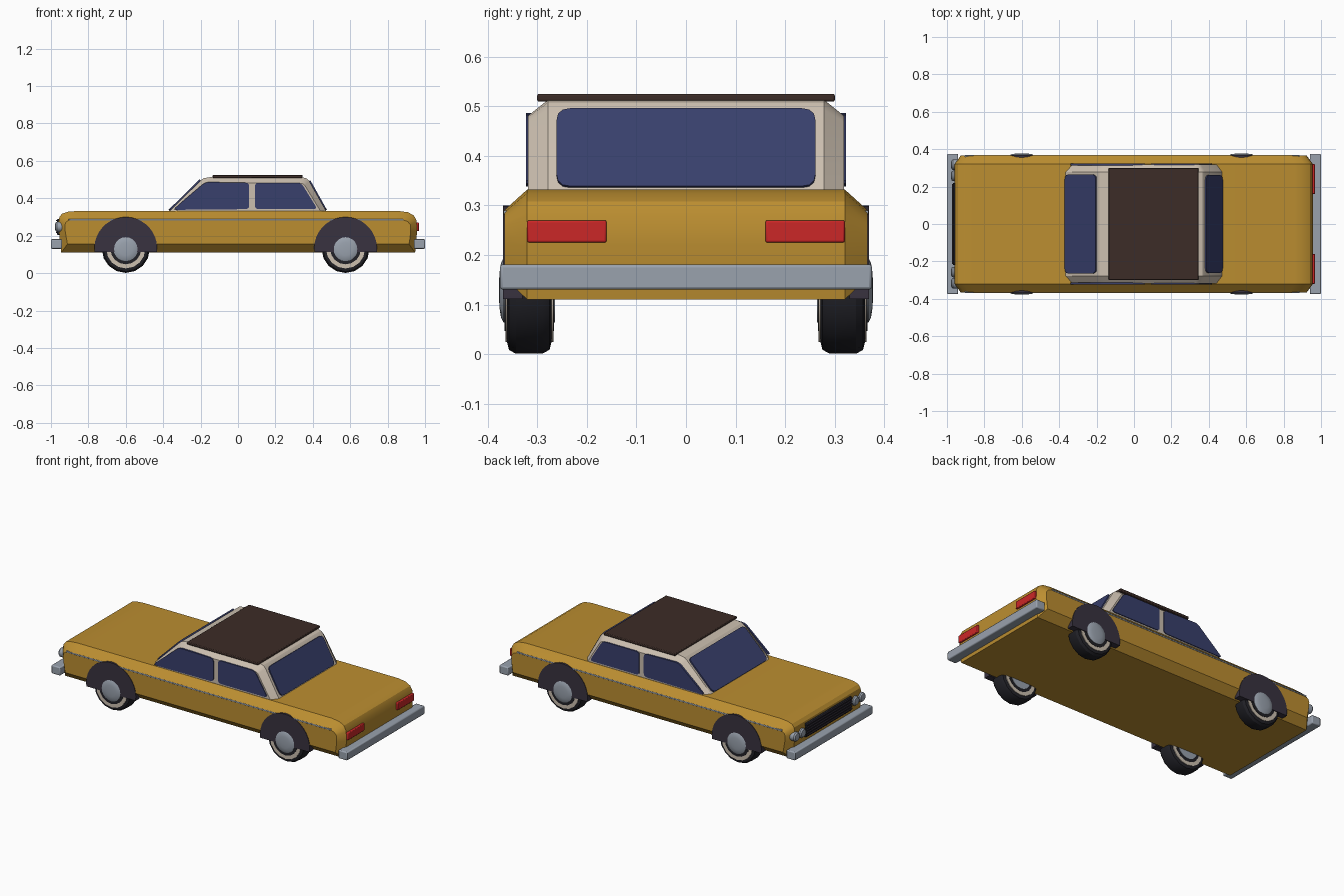
import bpy, bmesh, math
from mathutils import Vector

if "Cube" in bpy.data.objects:
    bpy.data.objects.remove(bpy.data.objects["Cube"])


def mat(name, r, g, b):
    m = bpy.data.materials.new(name)
    m.diffuse_color = (r, g, b, 1)
    m.use_nodes = True
    m.node_tree.nodes["Principled BSDF"].inputs["Base Color"].default_value = m.diffuse_color
    return m


PAINT = mat("ochre paint", 0.50, 0.27, 0.03)
CREAM = mat("cream", 0.60, 0.52, 0.43)
VINYL = mat("brown vinyl", 0.045, 0.025, 0.02)
GLASS = mat("blue glass", 0.04, 0.05, 0.15)
RED = mat("red lens", 0.60, 0.02, 0.02)
DARK = mat("dark arch", 0.04, 0.032, 0.05)
RUBBER = mat("rubber", 0.015, 0.015, 0.02)
CHROME = mat("chrome", 0.32, 0.36, 0.42)


def loft(name, rings, material, bevel=0):
    """Join equal-length point rings into a capped solid."""
    bm = bmesh.new()
    vs = [[bm.verts.new(p) for p in ring] for ring in rings]
    n = len(vs[0])
    for a, b in zip(vs, vs[1:]):
        for i in range(n):
            bm.faces.new((a[i], a[(i + 1) % n], b[(i + 1) % n], b[i]))
    bm.faces.new(vs[0])
    bm.faces.new(vs[-1])
    bmesh.ops.recalc_face_normals(bm, faces=bm.faces)
    me = bpy.data.meshes.new(name)
    bm.to_mesh(me)
    bm.free()
    me.materials.append(material)
    ob = bpy.data.objects.new(name, me)
    bpy.context.collection.objects.link(ob)
    bpy.ops.object.select_all(action='DESELECT')
    ob.select_set(True)
    bpy.context.view_layer.objects.active = ob
    bpy.ops.object.shade_smooth_by_angle(angle=math.radians(28))
    if bevel:
        m = ob.modifiers.new("bevel", 'BEVEL')
        m.width, m.segments = bevel, 2
    return ob


def box(name, x0, x1, y0, y1, z0, z1, material, bevel=0.004):
    ring = [(y0, z0), (y1, z0), (y1, z1), (y0, z1)]
    return loft(name, [[(x, y, z) for y, z in ring] for x in (x0, x1)], material, bevel)


def rounded(pts, r):
    """Round the corners of a 2D polygon."""
    out = []
    for i, p in enumerate(pts):
        p = Vector(p)
        a, b = Vector(pts[i - 1]), Vector(pts[(i + 1) % len(pts)])
        a = p + (a - p).normalized() * r
        b = p + (b - p).normalized() * r
        for t in (0, 0.33, 0.67, 1):
            out.append(a * (1 - t) ** 2 + p * 2 * t * (1 - t) + b * t * t)
    return out


def side_ring(pts, y):
    return [(p[0], y, p[1]) for p in pts]


def lathe(name, x, z, side, profile, material, seg=16):
    """Stack circles of (radius, y) about a sideways axle."""
    return loft(name, [[(x + r * math.cos(2 * math.pi * i / seg), side * y,
                         z + r * math.sin(2 * math.pi * i / seg)) for i in range(seg)]
                       for r, y in profile], material)


# body: side profile, drawn in towards both flanks
body = [(-0.945, 0.11), (-0.95, 0.155), (-0.957, 0.22), (-0.96, 0.27), (-0.955, 0.3),
        (-0.94, 0.318), (-0.91, 0.328), (-0.86, 0.332), (0.86, 0.332), (0.91, 0.325),
        (0.94, 0.308), (0.955, 0.28), (0.957, 0.22), (0.952, 0.155), (0.947, 0.11)]
flank = [(x * 0.965, 0.155 + (z - 0.11) * 0.61) for x, z in body]
loft("body", [side_ring(flank, -0.366), side_ring(body, -0.32),
              side_ring(body, 0.32), side_ring(flank, 0.366)], PAINT)

# cabin with chamfered sides
cabin = [(-0.372, 0.325), (-0.2, 0.495), (-0.185, 0.507), (-0.15, 0.513),
         (0.34, 0.513), (0.365, 0.507), (0.38, 0.493), (0.475, 0.325)]
flank = [(-0.335, 0.325), (-0.185, 0.469), (-0.172, 0.477), (-0.15, 0.481),
         (0.325, 0.481), (0.345, 0.478), (0.358, 0.468), (0.445, 0.325)]
loft("cabin", [side_ring(flank, -0.318), side_ring(cabin, -0.278),
               side_ring(cabin, 0.278), side_ring(flank, 0.318)], CREAM)
box("roof_cover", -0.135, 0.345, -0.3, 0.3, 0.509, 0.525, VINYL)


# front and rear glass lie on the sloping cabin ends
def screen(name, low, high, half):
    low, high = Vector((low[0], 0, low[1])), Vector((high[0], 0, high[1]))
    up = high - low
    n = up.cross(Vector((0, 1, 0))).normalized() * 0.008
    if n.z < 0:
        n = -n
    length = up.length
    pts = rounded([(-half, 0), (half, 0), (half, length), (-half, length)], 0.028)
    ring = [low + up.normalized() * p[1] + Vector((0, p[0], 0)) for p in pts]
    loft(name, [[p - n for p in ring], [p + n for p in ring]], GLASS)


screen("windscreen", (-0.365, 0.333), (-0.2, 0.496), 0.265)
screen("rear_window", (0.468, 0.335), (0.38, 0.492), 0.261)

front_pane = rounded([(-0.35, 0.338), (-0.175, 0.487), (0.06, 0.483), (0.06, 0.342)], 0.022)
rear_pane = rounded([(0.09, 0.342), (0.09, 0.483), (0.338, 0.483), (0.425, 0.342)], 0.022)

for s, side in ((-1, "right"), (1, "left")):
    # side glass and trim
    for nm, pane in (("front", front_pane), ("rear", rear_pane)):
        loft(f"{side}_{nm}_side_window",
             [side_ring(pane, s * 0.312), side_ring(pane, s * 0.323)], GLASS)
    y0, y1 = sorted((s * 0.34, s * 0.368))
    box(f"{side}_trim_strip", -0.905, 0.885, y0, y1, 0.281, 0.29, CHROME, 0.002)

    # tail lamps
    y0, y1 = sorted((s * 0.16, s * 0.32))
    box(f"{side}_tail_lamp", 0.935, 0.968, y0, y1, 0.225, 0.27, RED)

    # paired round headlamps
    for k, y in enumerate((0.257, 0.317)):
        rings = [[(x, s * y + r * math.cos(a * math.pi / 8), 0.247 + r * math.sin(a * math.pi / 8))
                  for a in range(16)]
                 for x, r in ((-0.93, 0.028), (-0.968, 0.028), (-0.976, 0.022), (-0.979, 0.01))]
        loft(f"{side}_headlamp_{k + 1}", rings, CHROME)

    # wheels, whitewalls, hubcaps and arch panels
    for nm, x in (("front", -0.6), ("rear", 0.575)):
        tag, z = f"{side}_{nm}", 0.129
        lathe(tag + "_tyre", x, z, s, [(0.1, 0.27), (0.12, 0.275), (0.128, 0.29), (0.128, 0.343),
                                       (0.12, 0.357), (0.1, 0.362)], RUBBER)
        lathe(tag + "_whitewall", x, z, s, [(0.104, 0.267), (0.104, 0.364)], CREAM)
        lathe(tag + "_wheel_centre", x, z, s, [(0.082, 0.266), (0.082, 0.366)], RUBBER)
        lathe(tag + "_hubcap", x, z, s, [(0.065, 0.264), (0.065, 0.368), (0.055, 0.373),
                                         (0.035, 0.376), (0.012, 0.377)], CHROME, 20)
        arch = [(x + 0.168 * math.cos(a), 0.132 + 0.168 * math.sin(a))
                for a in [math.radians(-7 + 194 * i / 20) for i in range(21)]]
        loft(tag + "_wheel_arch", [side_ring(arch, s * 0.33), side_ring(arch, s * 0.369)], DARK)

# grille with slats
box("grille", -0.968, -0.93, -0.22, 0.22, 0.205, 0.288, RUBBER)
for i in range(5):
    z = 0.214 + i * 0.016
    box(f"grille_slat_{i + 1}", -0.974, -0.95, -0.215, 0.215, z, z + 0.006, DARK, 0.001)

# bumpers
for nm, s in (("front", -1), ("rear", 1)):
    x0, x1 = sorted((s * 0.94, s * 1.0))
    box(nm + "_bumper", x0, x1, -0.375, 0.375, 0.13, 0.181, CHROME, 0.006)
